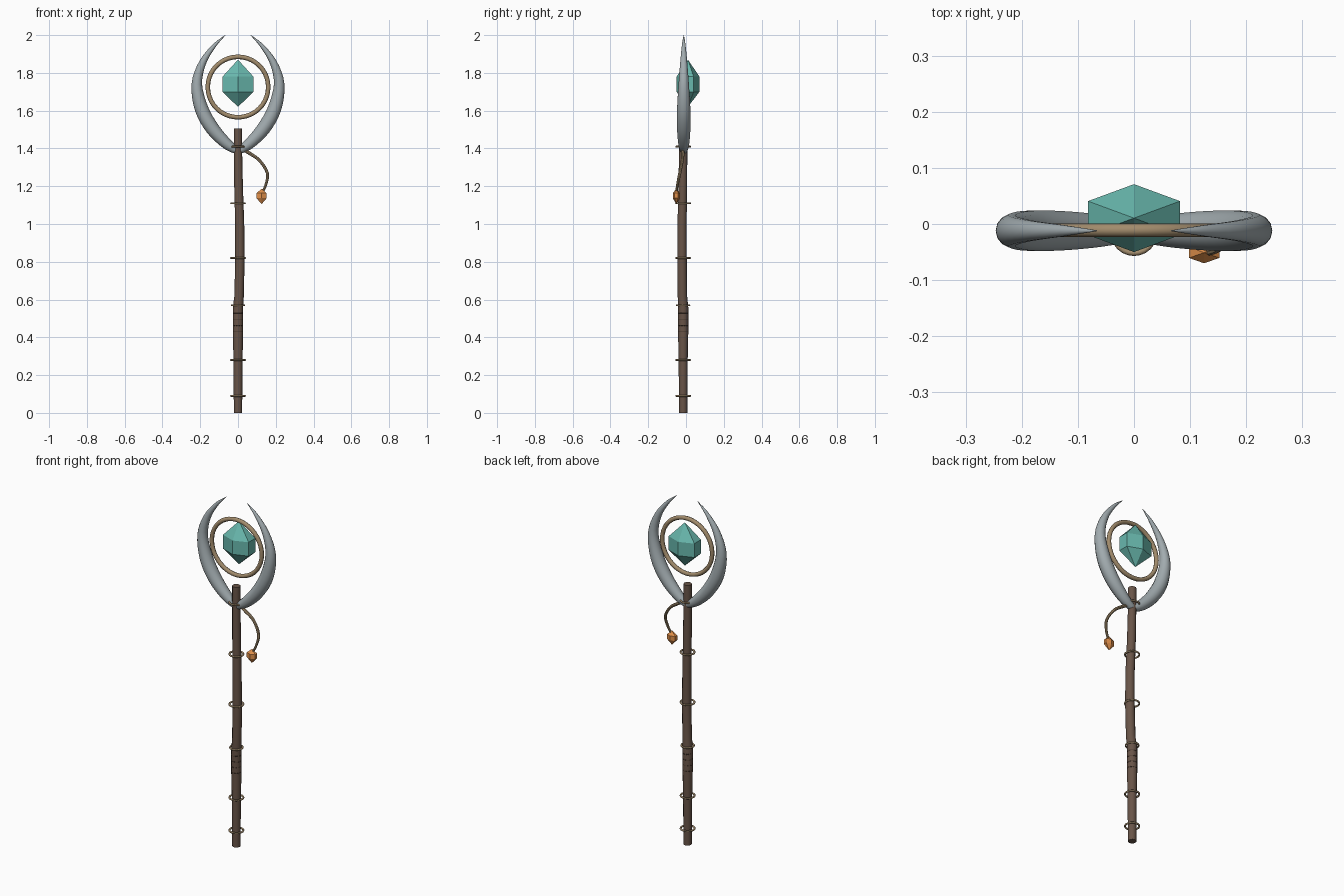
import bpy, bmesh, math
from mathutils import Vector

if "Cube" in bpy.data.objects:
    bpy.data.objects.remove(bpy.data.objects["Cube"])

def mat(name, rgb):
    m = bpy.data.materials.new(name)
    m.diffuse_color = (*rgb, 1)
    m.use_nodes = True
    m.node_tree.nodes["Principled BSDF"].inputs["Base Color"].default_value = m.diffuse_color
    return m

WOOD = mat("wood", (0.14, 0.09, 0.065))
DARK = mat("dark_wrap", (0.07, 0.045, 0.03))
METAL = mat("silver", (0.36, 0.41, 0.43))
BRASS = mat("brass", (0.36, 0.26, 0.15))
TEAL = mat("teal", (0.14, 0.48, 0.42))
ORANGE = mat("orange", (0.75, 0.28, 0.07))

def finish(bm, name, m, smooth=None):
    bmesh.ops.recalc_face_normals(bm, faces=bm.faces)
    me = bpy.data.meshes.new(name)
    bm.to_mesh(me)
    bm.free()
    ob = bpy.data.objects.new(name, me)
    bpy.context.collection.objects.link(ob)
    me.materials.append(m)
    if smooth:
        bpy.ops.object.select_all(action='DESELECT')
        ob.select_set(True)
        bpy.context.view_layer.objects.active = ob
        bpy.ops.object.shade_smooth_by_angle(angle=math.radians(smooth))
    return ob

def spline(pts, n):
    # Catmull-Rom through (x, y, z, radius) points
    P = [Vector(p) for p in pts]
    P = [2 * P[0] - P[1]] + P + [2 * P[-1] - P[-2]]
    out = []
    for i in range(1, len(P) - 2):
        a, b, c, d = P[i - 1:i + 3]
        for k in range(n):
            t = k / n
            out.append(0.5 * (2 * b + (c - a) * t + (2 * a - 5 * b + 4 * c - d) * t * t
                              + (3 * b - a - 3 * c + d) * t ** 3))
    return out + [P[-2]]

def sweep(name, pts, m, sides, n=4):
    S = spline(pts, n) if n > 1 else [Vector(p) for p in pts]
    bm = bmesh.new()
    rings = []
    for i, s in enumerate(S):
        t = (S[min(i + 1, len(S) - 1)].to_3d() - S[max(i - 1, 0)].to_3d()).normalized()
        u = t.cross(Vector((0, 1, 0))).normalized()
        v = u.cross(t)
        r = max(s[3], 0.001)
        rings.append([bm.verts.new(s.to_3d() + r * (u * math.cos(a) + v * math.sin(a)))
                      for a in (2 * math.pi * k / sides for k in range(sides))])
    for a, b in zip(rings, rings[1:]):
        for k in range(sides):
            j = (k + 1) % sides
            bm.faces.new((a[k], a[j], b[j], b[k]))
    bm.faces.new(rings[0])
    bm.faces.new(rings[-1])
    return finish(bm, name, m, 40)

def torus(name, loc, R, r, m, rot=(0, 0, 0), seg=24):
    bpy.ops.mesh.primitive_torus_add(location=loc, rotation=rot, major_radius=R, minor_radius=r,
                                     major_segments=seg, minor_segments=8)
    ob = bpy.context.object
    ob.name = name
    ob.data.materials.append(m)
    bpy.ops.object.shade_smooth_by_angle(angle=math.radians(50))

def gem(name, loc, rx, ry, levels, top, bottom, m):
    # pointed six-sided stone, corners facing front and back
    bm = bmesh.new()
    x, y, _ = loc
    rings = [[bm.verts.new((x + rx * math.sin(k * math.pi / 3) / math.sin(math.pi / 3),
                            y + ry * math.cos(k * math.pi / 3), z)) for k in range(6)] for z in levels]
    lo, hi = bm.verts.new((x, y, bottom)), bm.verts.new((x, y, top))
    for k in range(6):
        j = (k + 1) % 6
        bm.faces.new((rings[0][j], rings[0][k], lo))
        bm.faces.new((rings[-1][k], rings[-1][j], hi))
        for a, b in zip(rings, rings[1:]):
            bm.faces.new((a[k], a[j], b[j], b[k]))
    finish(bm, name, m)

Y = -0.015

# slightly crooked wooden shaft
sweep("shaft", [(0, Y, 0, .022), (0, Y, .28, .024), (0, Y, .42, .027), (0, Y, .56, .027),
                (.006, Y - .004, .62, .025), (.010, Y - .006, .82, .025), (.009, Y - .006, 1.0, .024),
                (.003, Y - .002, 1.2, .023), (0, Y, 1.38, .022), (0, Y, 1.505, .022)], WOOD, 12, 1)

# grip wraps
for i in range(4):
    torus(f"grip_wrap_{i}", (0, Y, .43 + .033 * i), .0255, .0022, DARK)

# brass bands along the shaft
for i, z in enumerate((.09, .28, .57, .82, 1.11, 1.41)):
    torus(f"band_{i}", (0, Y, z), .033 if i in (2,) else .037, .005, BRASS)

# pair of tapering horns
for name, s in (("left_horn", -1), ("right_horn", 1)):
    sweep(name, [(s * x, -.012, z, r) for x, z, r in
                 ((-.012, 1.377, .008), (0.004, 1.387, .018), (.06, 1.425, .029), (.135, 1.505, .036),
                  (.193, 1.61, .036), (.218, 1.74, .028), (.187, 1.855, .019),
                  (.125, 1.945, .010), (.067, 2.0, .001))], METAL, 14, 4)

# hoop around the stone
torus("hoop", (0, -.011, 1.725), .16, .012, BRASS, (math.pi / 2, 0, 0), 40)

# floating stone
gem("crystal", (0, .0105, 0), .082, .0605, (1.70, 1.78), 1.87, 1.62, TEAL)

# hanging cord and bead
sweep("cord", [(.0, -.015, 1.41, .009), (.06, -.017, 1.375, .009), (.115, -.02, 1.335, .008),
               (.155, -.033, 1.27, .008), (.148, -.045, 1.21, .007), (.125, -.052, 1.16, .006)],
      BRASS, 8, 4)
gem("bead", (.125, -.051, 0), .027, .019, (1.137, 1.163), 1.187, 1.105, ORANGE)
